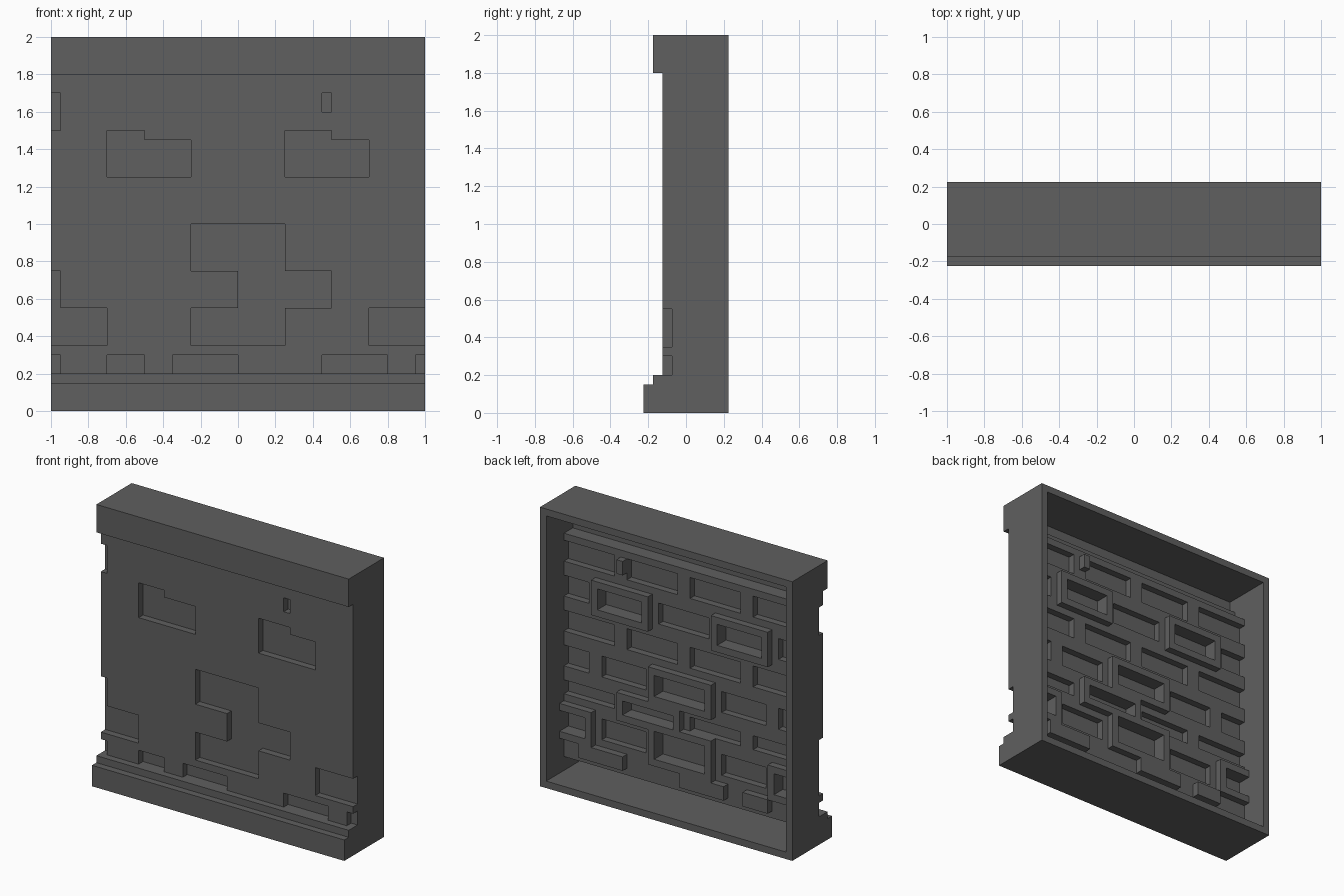
import bpy, bmesh, math

if "Cube" in bpy.data.objects:
    bpy.data.objects.remove(bpy.data.objects["Cube"])

S = 0.05                       # everything sits on a 0.05 grid
NX, NY, NZ = 40, 9, 40
ORIGIN = (-1.0, -0.225, 0.0)
solid = set()


def span(a, b, axis, n):
    lo = round((a - ORIGIN[axis]) / S)
    hi = round((b - ORIGIN[axis]) / S)
    return range(max(lo, 0), min(hi, n))


def block(x0, x1, y0, y1, z0, z1, add=True):
    """Add or carve an axis-aligned block."""
    cells = {(i, j, k) for i in span(x0, x1, 0, NX)
             for j in span(y0, y1, 1, NY) for k in span(z0, z1, 2, NZ)}
    if add:
        solid.update(cells)
    else:
        solid.difference_update(cells)


def carve(*a):
    block(*a, add=False)


FRONT, BACK, IN = -0.225, 0.225, 0.95

# Full panel, stepped plinth and overhanging top band
block(-1, 1, FRONT, BACK, 0, 2)
carve(-1, 1, FRONT, -0.175, 0.15, 2)
carve(-1, 1, FRONT, -0.125, 0.2, 1.8)

# Missing bricks on the front
recesses = [
    (-0.7, -0.25, 1.25, 1.45), (-0.7, -0.5, 1.45, 1.5),
    (0.25, 0.7, 1.25, 1.45), (0.25, 0.5, 1.45, 1.5),
    (-0.25, 0.25, 0.75, 1.0), (0, 0.5, 0.55, 0.75), (-0.25, 0.25, 0.35, 0.55),
    (-1, -0.7, 0.35, 0.55), (0.7, 1, 0.35, 0.55), (-1, -0.95, 0.55, 0.75),
    (-1, -0.95, 1.5, 1.7), (0.45, 0.5, 1.6, 1.7),
    (-1, -0.95, 0.2, 0.3), (-0.7, -0.5, 0.2, 0.3), (-0.35, 0, 0.2, 0.3),
    (0.45, 0.8, 0.2, 0.3), (0.95, 1, 0.2, 0.3)]
for x0, x1, z0, z1 in recesses:
    carve(x0, x1, FRONT, -0.075, z0, z1)

# Open back with a thin frame; deeper pockets behind top band and plinth
carve(-IN, IN, 0.025, BACK, 0.05, 1.95)
carve(-IN, IN, -0.075, BACK, 1.75, 1.95)
carve(-IN, IN, -0.125, BACK, 1.85, 1.95)
carve(-IN, IN, -0.125, BACK, 0.05, 0.15)
carve(-IN, IN, -0.175, BACK, 0.05, 0.1)

# Brick-shaped hollows on the back, in staggered courses
wide = [(0.05, 0.45), (0.55, 0.95)]
shifted = [(-0.2, 0.2), (0.3, 0.65), (0.75, 0.95)]
for z0, z1, course in [(1.55, 1.7, wide), (1.3, 1.45, shifted), (1.05, 1.2, wide),
                       (0.8, 0.95, shifted), (0.6, 0.7, wide), (0.35, 0.5, shifted)]:
    for a, b in course:
        carve(a, b, -0.025, BACK, z0, z1)
        carve(-b, -a, -0.025, BACK, z0, z1)

# Raised rims behind the missing bricks
rims = [(-0.7, -0.25, 1.25, 1.5), (0.25, 0.7, 1.25, 1.5), (-0.25, 0.25, 0.75, 1.0),
        (0, 0.5, 0.55, 0.75), (-0.25, 0.25, 0.3, 0.6),
        (-IN, -0.7, 0.3, 0.55), (0.7, IN, 0.3, 0.55)]
for x0, x1, z0, z1 in rims:
    block(x0, x1, -0.025, 0.075, z0, z1)
for x0, x1, z0, z1 in rims:
    a = x0 if x0 <= -IN else x0 + S
    b = x1 if x1 >= IN else x1 - S
    carve(a, b, -0.025, BACK, z0 + S, z1 - S)
# Small bumps behind the small chips
for x0, x1, z0, z1 in recesses[11:]:
    if x1 > -IN and x0 < IN:
        block(x0, x1, 0.025, 0.075, z0, z1)

# Skin the solid, then merge coplanar faces
bm = bmesh.new()
verts = {}


def vert(c):
    if c not in verts:
        verts[c] = bm.verts.new([ORIGIN[i] + S * c[i] for i in range(3)])
    return verts[c]


for cell in solid:
    for ax in range(3):
        u, v = (ax + 1) % 3, (ax + 2) % 3
        for side in (0, 1):
            near = list(cell)
            near[ax] += 1 if side else -1
            if tuple(near) in solid:
                continue
            ring = []
            for du, dv in ((0, 0), (1, 0), (1, 1), (0, 1)):
                p = list(cell)
                p[ax] += side
                p[u] += du
                p[v] += dv
                ring.append(vert(tuple(p)))
            bm.faces.new(ring if side else ring[::-1])
bmesh.ops.dissolve_limit(bm, angle_limit=math.radians(1), verts=bm.verts[:], edges=bm.edges[:])
bmesh.ops.triangulate(bm, faces=[f for f in bm.faces if len(f.verts) > 4])

mesh = bpy.data.meshes.new("brick_wall_panel")
bm.to_mesh(mesh)
bm.free()
grey = bpy.data.materials.new("dark grey stone")
grey.diffuse_color = (0.115, 0.115, 0.115, 1)
grey.use_nodes = True
grey.node_tree.nodes["Principled BSDF"].inputs["Base Color"].default_value = grey.diffuse_color
mesh.materials.append(grey)
panel = bpy.data.objects.new("brick_wall_panel", mesh)
bpy.context.collection.objects.link(panel)
